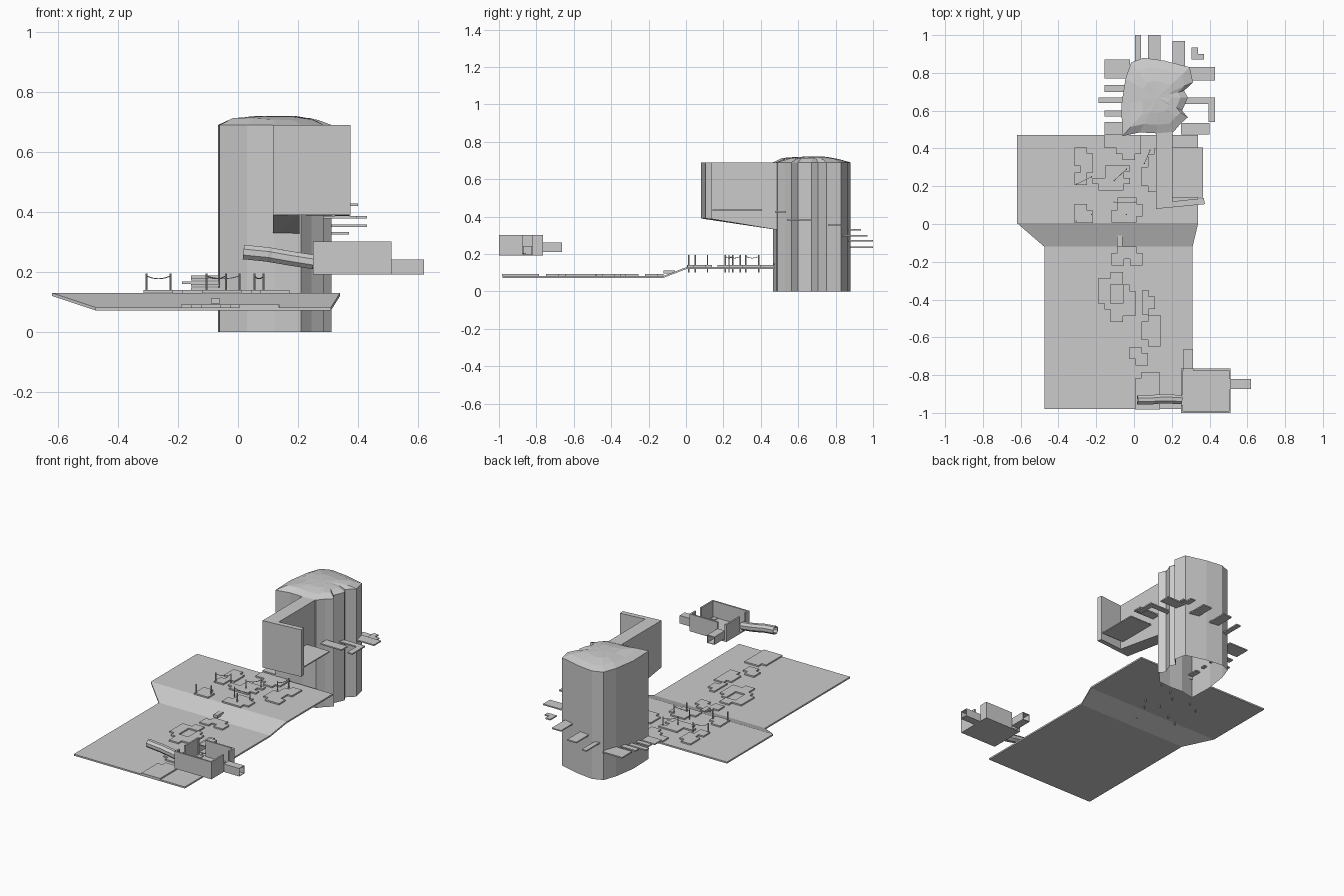
import bpy, bmesh, math, random
from mathutils import Vector

if "Cube" in bpy.data.objects:
    bpy.data.objects.remove(bpy.data.objects["Cube"])
random.seed(4)

def finish(name, bm):
    bmesh.ops.recalc_face_normals(bm, faces=bm.faces)
    me = bpy.data.meshes.new(name)
    bm.to_mesh(me)
    bm.free()
    ob = bpy.data.objects.new(name, me)
    bpy.context.collection.objects.link(ob)
    return ob

def bridge(bm, a, b):
    n = len(a)
    for i in range(n):
        bm.faces.new((a[i], a[(i + 1) % n], b[(i + 1) % n], b[i]))

def box(name, x0, x1, y0, y1, z0, z1):
    bm = bmesh.new()
    c = [(x0, y0), (x1, y0), (x1, y1), (x0, y1)]
    lo = [bm.verts.new((x, y, z0)) for x, y in c]
    hi = [bm.verts.new((x, y, z1)) for x, y in c]
    bridge(bm, lo, hi)
    bm.faces.new(lo)
    bm.faces.new(hi)
    return finish(name, bm)

def tile(name, rows, x, y, z, cell=0.033, th=0.009):
    """Stepped slab from a cell pattern; x, y is the top left corner, z the underside."""
    bm = bmesh.new()
    grid = {}
    def v(i, j):
        if (i, j) not in grid:
            grid[(i, j)] = bm.verts.new((x + i * cell, y - j * cell, z))
        return grid[(i, j)]
    for j, row in enumerate(rows):
        for i, ch in enumerate(row):
            if ch == '#':
                bm.faces.new((v(i, j), v(i, j + 1), v(i + 1, j + 1), v(i + 1, j)))
    ext = bmesh.ops.extrude_face_region(bm, geom=bm.faces[:], use_keep_orig=True)
    for g in ext['geom']:
        if isinstance(g, bmesh.types.BMVert):
            g.co.z += th
    return finish(name, bm)

def tube(name, pts, r, sides, cap=True):
    """Polygonal tube swept along a path."""
    bm = bmesh.new()
    pts = [Vector(p) for p in pts]
    rings = []
    for k, p in enumerate(pts):
        d = (pts[min(k + 1, len(pts) - 1)] - pts[max(k - 1, 0)]).normalized()
        up = Vector((0, 0, 1)) if abs(d.z) < 0.9 else Vector((1, 0, 0))
        s = d.cross(up).normalized()
        u = s.cross(d)
        rings.append([bm.verts.new(p + r * (s * math.cos(a) + u * math.sin(a)))
                      for a in [2 * math.pi * (i + 0.5) / sides for i in range(sides)]])
    for a, b in zip(rings, rings[1:]):
        bridge(bm, a, b)
    if cap:
        bm.faces.new(rings[0])
        bm.faces.new(rings[-1])
    return finish(name, bm)

# ground: low terrace, ramp, high terrace
bm = bmesh.new()
loops = []
for y, x0, x1, z in [(-0.98, -0.475, 0.31, 0.083), (-0.12, -0.475, 0.31, 0.083),
                     (0.005, -0.62, 0.34, 0.131), (0.472, -0.62, 0.34, 0.131)]:
    loops.append([bm.verts.new(p) for p in
                  [(x0, y, z - 0.01), (x1, y, z - 0.01), (x1, y, z), (x0, y, z)]])
for a, b in zip(loops, loops[1:]):
    bridge(bm, a, b)
bm.faces.new(loops[0])
bm.faces.new(loops[-1])
finish("terraced_ground", bm)

# rocky tower with rough crown, open underneath
plan = [(-.062, .465), (.03, .485), (.12, .48), (.21, .488), (.245, .53), (.285, .565),
        (.255, .60), (.285, .67), (.265, .705), (.312, .75), (.295, .83), (.16, .865),
        (.05, .88), (-.015, .855), (-.045, .77), (-.067, .63)]
bm = bmesh.new()
rings = []
for s, z, j in [(1, 0, 0), (1, .69, 0), (.76, .708, .006), (.42, .719, .002)]:
    rings.append([bm.verts.new((.125 + (x - .125) * s, .67 + (y - .67) * s,
                                z + random.uniform(-j, j))) for x, y in plan])
for a, b in zip(rings, rings[1:]):
    bridge(bm, a, b)
top = bm.verts.new((.125, .67, .721))
for i in range(len(plan)):
    bm.faces.new((rings[-1][i], rings[-1][(i + 1) % len(plan)], top))
finish("rock_tower", bm)

# L-shaped screen wall with sloping underside
plan = [(.117, .08), (.375, .105), (.37, .137), (.205, .12), (.205, .50), (.117, .50)]
bm = bmesh.new()
hi = [bm.verts.new((x, y, .69)) for x, y in plan]
lo = [bm.verts.new((x, y, .39 - .165 * max(0, y - .12))) for x, y in plan]
bridge(bm, lo, hi)
bmesh.ops.triangulate(bm, faces=[bm.faces.new(lo), bm.faces.new(hi)])
finish("screen_wall", bm)
tile("balcony_floor", ["#####", "#####", "#####", "#####", "#####", "#####", "#####", "#####"],
     .2, .405, .43, th=.007)

# stepped floor tiles on the high terrace
H, L = .131, .083
for i, (rows, x, y, z) in enumerate([
    (["##.", "###", "###", ".##", "##.", "##."], -.315, .405, H),
    (["##.", "###", "###"], -.315, .105, H),
    (["..####", "..###.", "######", ".####."], -.22, .31, H),
    ([".###.", ".####", "#####", "####."], -.12, .14, H),
    (["######", "######", "..####", "...##."], -.16, .47, H),
    (["..##", ".###", ".###", "###.", "###.", "####", ".###"], .04, .40, H),
    # low terrace
    ([".###.", "#####", "##.##"], -.12, -.12, L),
    (["..##..", "####..", "##..#.", "##..##", "##..##", ".#####", "..####", "..##.."],
     -.19, -.255, L),
    (["#.", "##", "##", "#."], .045, -.35, L),
    ([".##", "###", "###", "###", ".##"], .04, -.483, L),
    (["##.", "###", ".##"], -.025, -.65, L),
    ([".###", "####", "####", "####", "####", "####"], .005, -.785, L)]):
    tile("floor_tile_%02d" % i, rows, x, y, z)
box("ramp_step", -.09, -.06, -.12, -.06, .095, .112)

# slabs climbing around the tower
for i, (x0, x1, y0, y1, z) in enumerate([
    (-.157, -.03, .47, .54, .145), (-.157, -.045, .57, .60, .157), (-.187, -.05, .64, .67, .165),
    (-.157, -.045, .70, .735, .177), (-.157, -.02, .77, .87, .185),
    (.005, .037, .86, 1.0, .235), (.075, .14, .86, 1.0, .27), (.205, .27, .83, .97, .298),
    (.305, .34, .87, .935, .33), (.34, .37, .87, .90, .33),
    (.28, .43, .76, .83, .355), (.27, .43, .635, .67, .383), (.395, .43, .54, .635, .383),
    (.25, .40, .475, .535, .425)]):
    box("climbing_slab_%02d" % i, x0, x1, y0, y1, z - .004, z + .004)

# thin posts and sagging ropes on the high terrace
posts = [(-.305, .21), (-.225, .25), (-.305, .015), (-.225, .05), (-.105, .23), (-.04, .29),
         (-.105, .115), (.005, .115), (-.04, .05), (.055, .32), (.085, .39)]
for i, (x, y) in enumerate(posts):
    tube("post_%02d" % i, [(x, y, .10), (x, y, .195)], .004, 5)
for i, (a, b) in enumerate([(0, 1), (4, 5), (6, 7), (9, 10)]):
    p, q = Vector(posts[a]), Vector(posts[b])
    path = []
    for t in (0, .25, .5, .75, 1):
        c = p.lerp(q, t)
        path.append((c.x, c.y, .187 - .036 * t * (1 - t)))
    tube("rope_%02d" % i, path, .002, 4)

# roofless room with gaps in the walls for the passages
z0, z1, t = .193, .303, .01
box("room_floor", .25, .512, -1, -.765, z0, z0 + .008)
for name, x0, x1, y0, y1 in [
    ("room_front_wall", .25, .512, -1, -1 + t),
    ("room_back_wall", .312, .512, -.765 - t, -.765),
    ("room_back_corner", .25, .265, -.765 - t, -.765),
    ("room_right_wall_front", .512 - t, .512, -1 + t, -.875),
    ("room_right_wall_back", .512 - t, .512, -.82, -.765 - t),
    ("room_left_wall_front", .25, .25 + t, -1 + t, -.958),
    ("room_left_wall_back", .25, .25 + t, -.902, -.765 - t)]:
    box(name, x0, x1, y0, y1, z0 + .008, z1)
for i, (x, y) in enumerate([(.29, -.8), (.44, -.79), (.27, -.87), (.3, -.88), (.34, -.97), (.48, -.97)]):
    box("room_floor_mark_%d" % i, x - .015, x + .015, y - .015, y + .015, .2, .206)

# hollow square passages and bent round passage
def passage(name, pts, r, sides):
    ob = tube(name, pts, r, sides, cap=False)
    m = ob.modifiers.new("wall", 'SOLIDIFY')
    m.thickness = .005
    m.offset = -1
q = .0255 * math.sqrt(2)
passage("right_passage", [(.51, -.847, .217), (.62, -.847, .217)], q, 4)
passage("back_passage", [(.288, -.768, .236), (.288, -.662, .236)], q, 4)
passage("round_passage", [(.252, -.93, .234), (.18, -.926, .245), (.11, -.928, .257),
                          (.1, -.931, .259), (.018, -.931, .267)], .026, 8)
